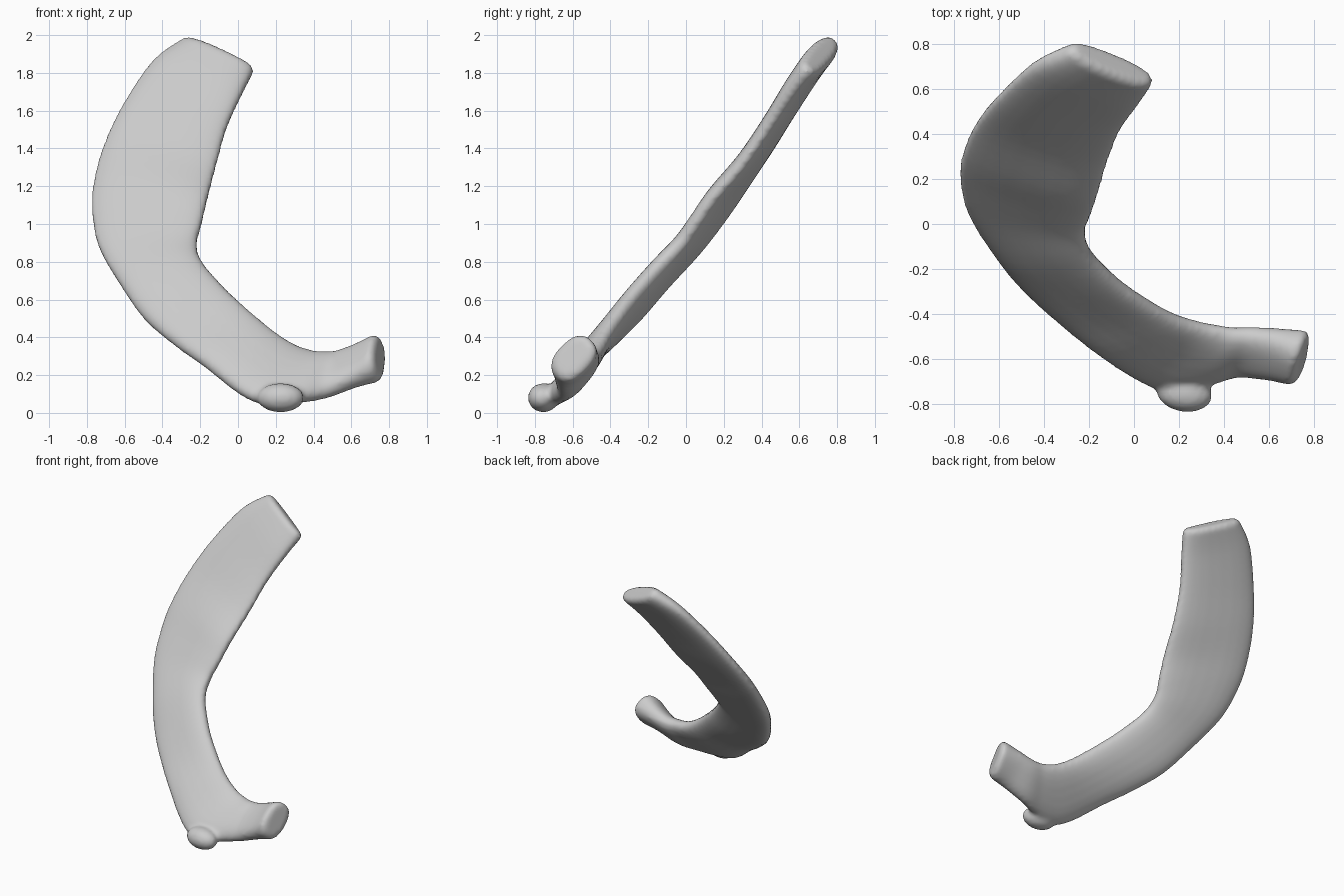
import bpy, bmesh, math
from mathutils import Vector

if "Cube" in bpy.data.objects:
    bpy.data.objects.remove(bpy.data.objects["Cube"])

bone = bpy.data.materials.new("bone_grey")
bone.diffuse_color = (0.6, 0.6, 0.6, 1)
bone.use_nodes = True
bone.node_tree.nodes["Principled BSDF"].inputs["Base Color"].default_value = bone.diffuse_color

# Stations along the rib: outer edge xyz, inner edge xyz, thickness
STATIONS = [
    (-.30, .78, 1.97, .08, .625, 1.80, .14),
    (-.45, .71, 1.865, .02, .535, 1.68, .13),
    (-.60, .575, 1.65, -.06, .42, 1.50, .12),
    (-.70, .455, 1.45, -.115, .28, 1.30, .12),
    (-.76, .325, 1.25, -.16, .13, 1.13, .13),
    (-.775, .21, 1.08, -.19, .04, 1.00, .13),
    (-.74, .055, .88, -.215, -.03, .90, .13),
    (-.62, -.135, .67, -.19, -.13, .80, .13),
    (-.50, -.28, .50, -.06, -.265, .65, .13),
    (-.35, -.42, .37, .08, -.36, .52, .13),
    (-.18, -.56, .25, .20, -.42, .42, .13),
    (.00, -.68, .11, .31, -.45, .35, .13),
    (.13, -.73, .055, .40, -.465, .32, .13),
    (.30, -.71, .06, .46, -.475, .315, .13),
    (.45, -.67, .085, .53, -.475, .32, .13),
    (.60, -.68, .15, .63, -.48, .345, .15),
    (.71, -.69, .19, .74, -.50, .385, .20),
]
SIDES, STEPS = 24, 4


def spline(a, b, c, d, t):
    return [0.5 * (2 * q + (r - p) * t + (2 * p - 5 * q + 4 * r - s) * t * t
                   + (3 * q - p - 3 * r + s) * t ** 3) for p, q, r, s in zip(a, b, c, d)]


def smooth_stations():
    n = len(STATIONS)
    out = []
    for i in range(n - 1):
        a, d = STATIONS[max(i - 1, 0)], STATIONS[min(i + 2, n - 1)]
        out += [spline(a, STATIONS[i], STATIONS[i + 1], d, k / STEPS) for k in range(STEPS)]
    return out + [list(STATIONS[-1])]


def power(v, e):
    return math.copysign(abs(v) ** e, v)


# Rib shaft, neck and head: lofted flattened sections with rounded ends
rows = smooth_stations()
mids = [(Vector(r[:3]) + Vector(r[3:6])) / 2 for r in rows]
bm = bmesh.new()
rings = []


def add_ring(i, scale=1.0, push=0.0):
    r = rows[i]
    across = (Vector(r[3:6]) - Vector(r[:3])) / 2
    along = (mids[min(i + 1, len(rows) - 1)] - mids[max(i - 1, 0)]).normalized()
    normal = across.cross(along).normalized()
    half = r[6] / 2
    long = across.length
    inset = half * (1 - scale)
    ring = []
    for k in range(SIDES):
        a = 2 * math.pi * k / SIDES
        p = (mids[i] + along * push
             + across.normalized() * (long - inset) * power(math.cos(a), .8)
             + normal * (half - inset) * power(math.sin(a), .8))
        ring.append(bm.verts.new(p))
    rings.append(ring)


last = len(rows) - 1
add_ring(0, .6, -.03)
add_ring(0, .85, -.02)
for i in range(len(rows)):
    add_ring(i)
add_ring(last, .9, .02)
add_ring(last, .7, .03)
for r0, r1 in zip(rings, rings[1:]):
    for k in range(SIDES):
        j = (k + 1) % SIDES
        bm.faces.new((r0[k], r0[j], r1[j], r1[k]))
bm.faces.new(rings[0][::-1])
bm.faces.new(rings[-1])

# Tubercle: knob on the outer edge where the neck begins
knob = bmesh.ops.create_icosphere(bm, subdivisions=3, radius=1)["verts"]
for v in knob:
    v.co = Vector((.225 + v.co.x * .125, -.755 + v.co.y * .082 - v.co.x * .01,
                   .08 + v.co.z * .078))
bmesh.ops.recalc_face_normals(bm, faces=bm.faces[:])

mesh = bpy.data.meshes.new("rib_bone")
bm.to_mesh(mesh)
bm.free()
rib = bpy.data.objects.new("rib_bone", mesh)
bpy.context.collection.objects.link(rib)
mesh.materials.append(bone)

# Fuse the knob into the shaft and soften the join
remesh = rib.modifiers.new("fuse", "REMESH")
remesh.mode = "VOXEL"
remesh.voxel_size = .016
remesh.use_smooth_shade = True
soft = rib.modifiers.new("soften", "SMOOTH")
soft.factor = .5
soft.iterations = 5
